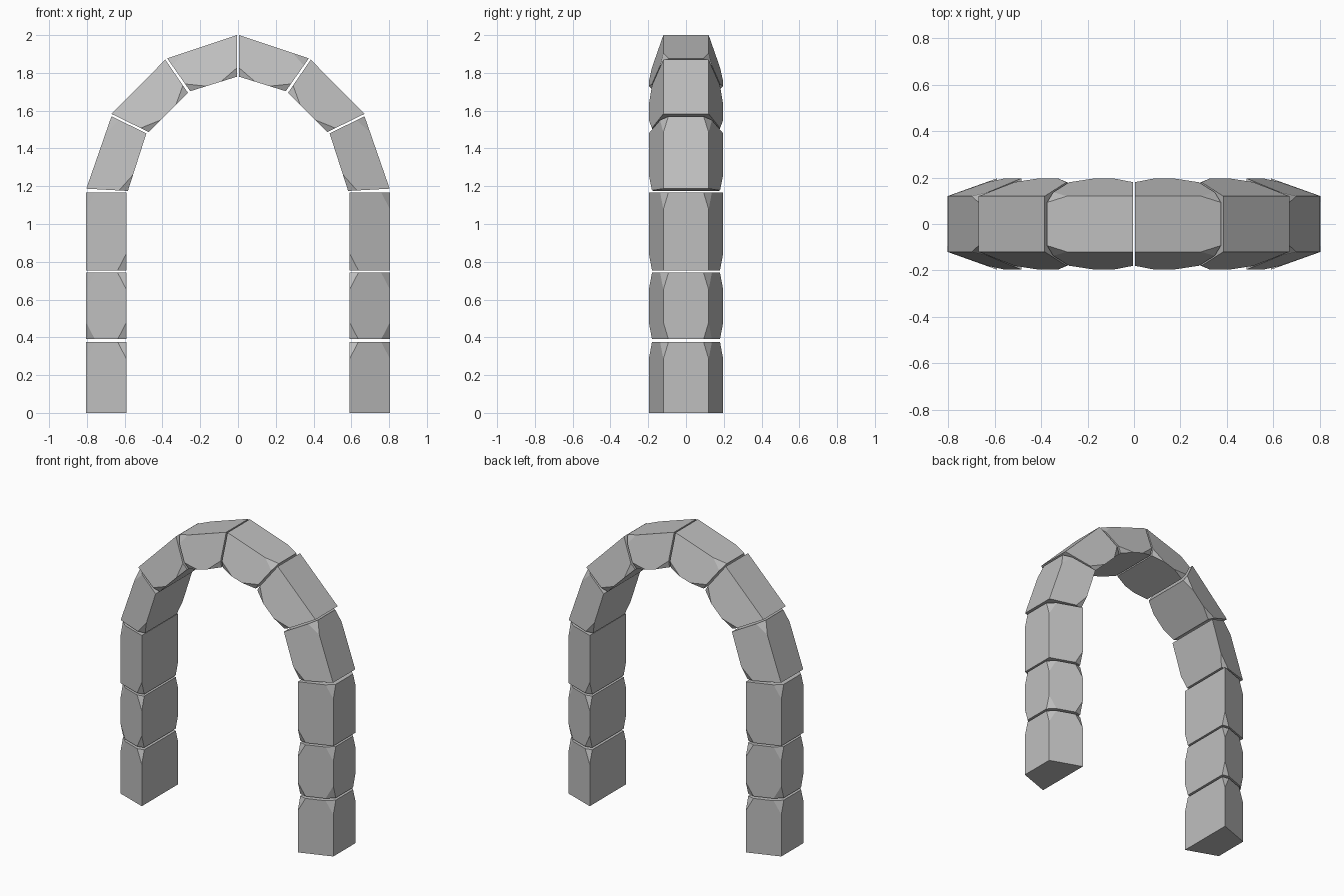
import bpy, bmesh, math
from mathutils import Vector

cube = bpy.data.objects.get("Cube")
if cube:
    bpy.data.objects.remove(cube, do_unlink=True)

stone = bpy.data.materials.new("grey stone")
stone.use_nodes = True
colour = (0.52, 0.52, 0.52, 1)
stone.diffuse_color = colour
stone.node_tree.nodes["Principled BSDF"].inputs["Base Color"].default_value = colour

OUTER_Y, INNER_Y = 0.12, 0.197


def toward(a, b, dist):
    return a + (b - a).normalized() * dist


def make_block(name, profile, chipped, side):
    """Wedge block: profile runs outer low, outer high, inner high, inner low;
    the chipped profile corners are cut off on both the front and the back."""
    widths = (OUTER_Y, OUTER_Y, INNER_Y, INNER_Y)
    bm = bmesh.new()
    for f in (-1, 1):
        ring = [Vector((side * x, f * w, z)) for (x, z), w in zip(profile, widths)]
        for i, p in enumerate(ring):
            if i not in chipped:
                bm.verts.new(p)
                continue
            along = ring[i ^ 1]          # other end of the same long edge
            across = ring[3 - i]         # over the joint face
            opposite = Vector((p.x, -p.y, p.z))
            bm.verts.new(toward(p, along, 0.09))
            bm.verts.new(toward(p, across, 0.05))
            bm.verts.new(toward(p, opposite, 0.027))
    bmesh.ops.convex_hull(bm, input=bm.verts[:])
    bmesh.ops.dissolve_limit(bm, angle_limit=math.radians(2),
                             verts=bm.verts[:], edges=bm.edges[:])
    bmesh.ops.recalc_face_normals(bm, faces=bm.faces[:])
    mesh = bpy.data.meshes.new(name)
    bm.to_mesh(mesh)
    bm.free()
    mesh.materials.append(stone)
    bpy.context.collection.objects.link(bpy.data.objects.new(name, mesh))


def upright(low, high):
    return [(0.805, low), (0.805, high), (0.59, high), (0.59, low)]


# Pillar blocks, then the curved blocks up to the crown
blocks = [
    ("pillar_base", upright(0, 0.375), {1, 2}),
    ("pillar_middle", upright(0.39, 0.742), {0, 1, 2, 3}),
    ("pillar_top", upright(0.755, 1.167), {1, 3}),
    ("arch_lower", [(0.803, 1.187), (0.67, 1.57), (0.485, 1.48), (0.583, 1.175)], {1, 3}),
    ("arch_middle", [(0.67, 1.583), (0.385, 1.87), (0.265, 1.695), (0.473, 1.487)], {2, 3}),
    ("arch_crown", [(0.375, 1.877), (0.005, 2.0), (0.005, 1.78), (0.253, 1.703)], {0, 2, 3}),
]
for side, label in ((1, "left"), (-1, "right")):
    for name, profile, chipped in blocks:
        make_block(f"{label}_{name}", profile, chipped, side)
